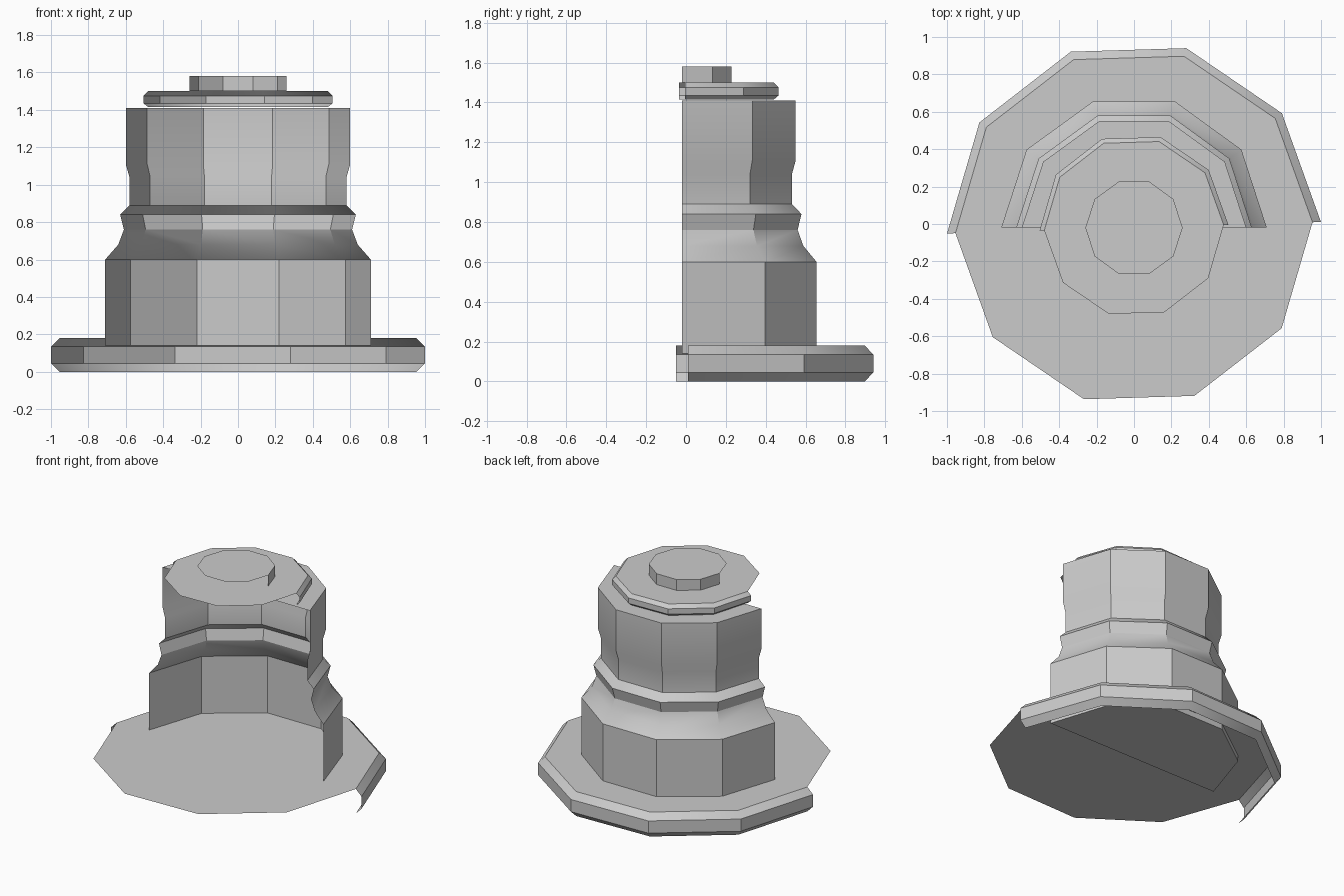
import bpy, bmesh
from math import cos, sin, radians

if "Cube" in bpy.data.objects:
    bpy.data.objects.remove(bpy.data.objects["Cube"])

SIDES = 10
CENTRE_Y = -0.02


def half_turned(name, profile, turn=0.0, full_top=False, half_top=False, half_bottom=False):
    """Sweep an (r, z) profile, bottom to top, round the back half of a decagon."""
    bm = bmesh.new()

    def ring(r, z, count):
        pts = []
        for i in range(count):
            a = radians(turn + i * 360 / SIDES)
            pts.append(bm.verts.new((r * cos(a), CENTRE_Y + r * sin(a), z)))
        return pts

    last = len(profile) - 1
    rings = [ring(r, z, SIDES if full_top and k == last else SIDES // 2 + 1)
             for k, (r, z) in enumerate(profile)]
    for low, high in zip(rings, rings[1:]):
        for i in range(SIDES // 2):
            bm.faces.new((low[i], low[i + 1], high[i + 1], high[i]))
    if full_top or half_top:
        bm.faces.new(rings[-1])
    if half_bottom:
        bm.faces.new(rings[0][::-1])
    mesh = bpy.data.meshes.new(name)
    bm.to_mesh(mesh)
    bm.free()
    obj = bpy.data.objects.new(name, mesh)
    bpy.context.collection.objects.link(obj)
    bpy.ops.object.select_all(action='DESELECT')
    obj.select_set(True)
    bpy.context.view_layer.objects.active = obj
    bpy.ops.object.shade_smooth_by_angle(angle=radians(30))
    return obj


# Bevelled rim behind a full base plate
half_turned("base_plate", [(0.955, 0), (1.0, 0.045), (1.0, 0.135), (0.955, 0.18)],
            turn=1.75, full_top=True)

# Stepped tower with a pinched waist, open at the front
half_turned("tower", [(0.71, 0.14), (0.71, 0.60), (0.64, 0.68), (0.61, 0.76),
                      (0.63, 0.84), (0.58, 0.89), (0.58, 1.04), (0.60, 1.11),
                      (0.60, 1.41)], half_top=True, half_bottom=True)

# Bevelled lid rim with a full top
half_turned("lid", [(0.48, 1.415), (0.505, 1.435), (0.505, 1.475), (0.48, 1.50)],
            turn=1.75, full_top=True)

# Small knob on the lid
half_turned("knob", [(0.26, 1.50), (0.26, 1.58)], full_top=True)
